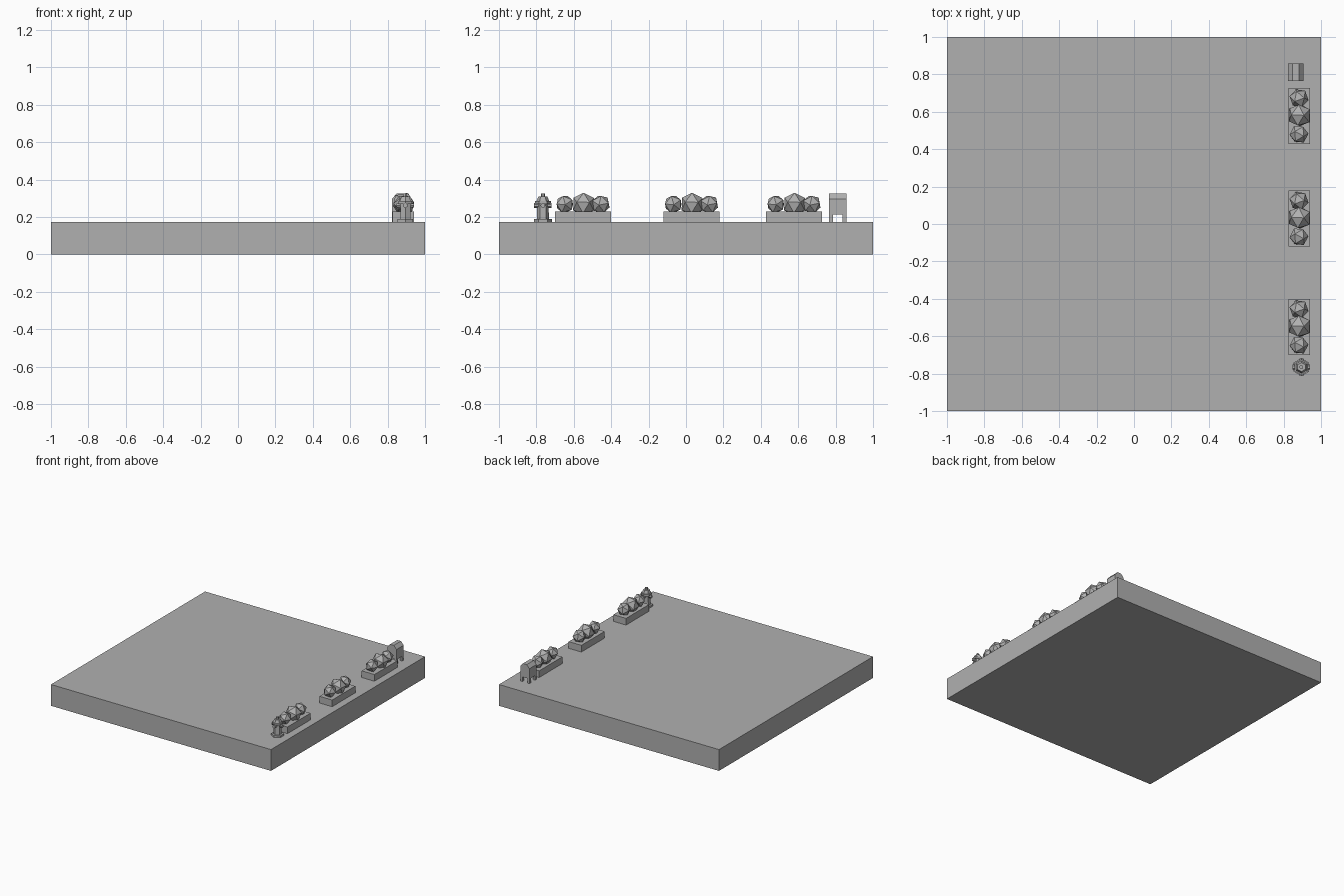
import bpy, bmesh, math
from mathutils import Vector, Matrix, Euler

if "Cube" in bpy.data.objects:
    bpy.data.objects.remove(bpy.data.objects["Cube"])

TOP = 0.175  # height of the slab surface

grey = bpy.data.materials.new("dark_grey")
grey.diffuse_color = (0.435, 0.435, 0.435, 1)
grey.use_nodes = True
grey.node_tree.nodes["Principled BSDF"].inputs["Base Color"].default_value = grey.diffuse_color


def finish(name, bm):
    bmesh.ops.recalc_face_normals(bm, faces=bm.faces)
    me = bpy.data.meshes.new(name)
    bm.to_mesh(me)
    bm.free()
    me.materials.append(grey)
    ob = bpy.data.objects.new(name, me)
    bpy.context.collection.objects.link(ob)
    return ob


def box(name, x0, x1, y0, y1, z0, z1):
    bm = bmesh.new()
    mat = Matrix.Translation(((x0 + x1) / 2, (y0 + y1) / 2, (z0 + z1) / 2)) \
        @ Matrix.Diagonal((x1 - x0, y1 - y0, z1 - z0, 1))
    bmesh.ops.create_cube(bm, size=1, matrix=mat)
    return finish(name, bm)


def prism(name, r1, r2, depth, center, rot=(0, 0, 0), sides=6):
    bm = bmesh.new()
    mat = Matrix.Translation(center) @ Euler(rot).to_matrix().to_4x4()
    bmesh.ops.create_cone(bm, cap_ends=True, segments=sides, radius1=r1,
                          radius2=r2, depth=depth, matrix=mat)
    return finish(name, bm)


def bush(name, r, center, rot):
    bm = bmesh.new()
    mat = Matrix.Translation(center) @ Euler(rot).to_matrix().to_4x4()
    bmesh.ops.create_icosphere(bm, subdivisions=1, radius=r, matrix=mat)
    return finish(name, bm)


# Ground slab
box("ground_slab", -1, 1, -1, 1, 0, TOP)

# Planters with three faceted bushes each
for i, y in enumerate((-0.55, 0.03, 0.578)):
    box(f"planter_{i}", 0.825, 0.94, y - 0.15, y + 0.15, TOP, 0.23)
    for j, (dx, dy, r, rot) in enumerate((
            (0.0, -0.098, 0.051, (0.3, 0.5, 0.2)),
            (0.003, 0.003, 0.065, (0.2, 0.3, 0.6)),
            (0.0, 0.095, 0.052, (0.5, 0.3, 1.1)))):
        bush(f"bush_{i}_{j}", r, (0.882 + dx, y + dy, 0.269), rot)

# Hydrant, stacked hexagonal sections
hx, hy = 0.895, -0.765
for name, r1, r2, z0, z1 in (
        ("hydrant_base", 0.048, 0.048, TOP, 0.190),
        ("hydrant_body", 0.032, 0.030, 0.190, 0.272),
        ("hydrant_collar", 0.042, 0.042, 0.270, 0.285),
        ("hydrant_cap", 0.034, 0.024, 0.285, 0.310),
        ("hydrant_nut", 0.011, 0.011, 0.310, 0.327)):
    prism(name, r1, r2, z1 - z0, (hx, hy, (z0 + z1) / 2))
# Side outlets
for name, rot in (("hydrant_outlets", (math.pi / 2, 0, 0)),
                  ("hydrant_front_outlet", (0, math.pi / 2, 0))):
    prism(name, 0.013, 0.013, 0.094, (hx, hy, 0.262), rot)

# Mailbox: legs and body with a faceted rounded top
x0, x1, y0, y1 = 0.823, 0.905, 0.765, 0.858
for i, (lx, ly) in enumerate(((x0, y0), (x1 - 0.018, y0),
                              (x0, y1 - 0.02), (x1 - 0.018, y1 - 0.02))):
    box(f"mailbox_leg_{i}", lx, lx + 0.018, ly, ly + 0.02, TOP, 0.215)
cx = (x0 + x1) / 2
profile = [(x0, 0.213), (x1, 0.213), (x1, 0.297), (cx + 0.017, 0.325),
           (cx - 0.017, 0.325), (x0, 0.297)]
bm = bmesh.new()
face = bm.faces.new([bm.verts.new((x, y0, z)) for x, z in profile])
ext = bmesh.ops.extrude_face_region(bm, geom=[face], use_keep_orig=True)
moved = [g for g in ext["geom"] if isinstance(g, bmesh.types.BMVert)]
bmesh.ops.translate(bm, verts=moved, vec=Vector((0, y1 - y0, 0)))
finish("mailbox_body", bm)
